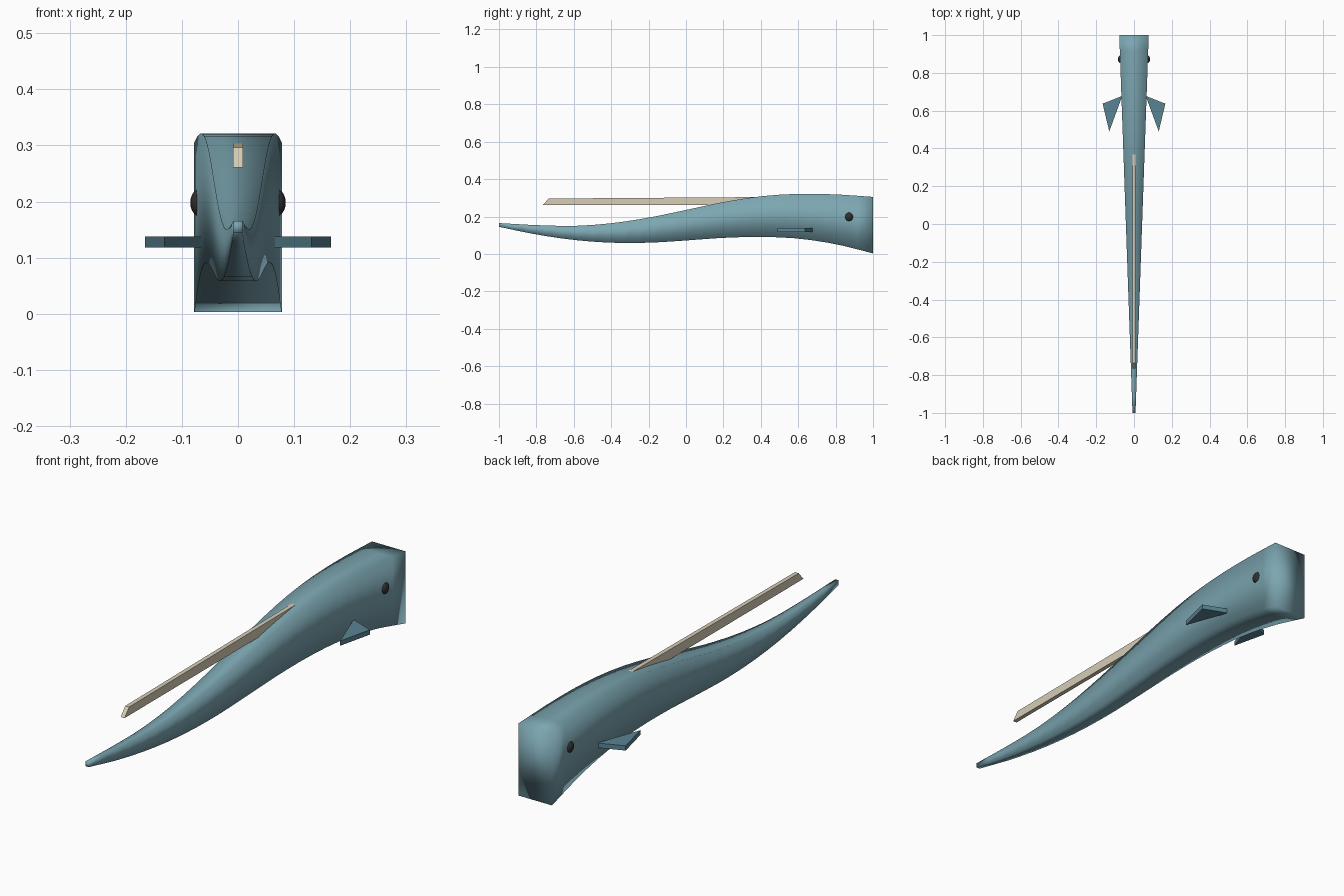
import bpy, bmesh
from mathutils import Vector

if "Cube" in bpy.data.objects:
    bpy.data.objects.remove(bpy.data.objects["Cube"])


def material(name, rgb):
    m = bpy.data.materials.new(name)
    m.diffuse_color = (*rgb, 1)
    m.use_nodes = True
    m.node_tree.nodes["Principled BSDF"].inputs["Base Color"].default_value = m.diffuse_color
    return m


def finish(name, bm, mat, smooth=True):
    bmesh.ops.recalc_face_normals(bm, faces=bm.faces)
    me = bpy.data.meshes.new(name)
    bm.to_mesh(me)
    bm.free()
    me.materials.append(mat)
    for p in me.polygons:
        p.use_smooth = smooth
    ob = bpy.data.objects.new(name, me)
    bpy.context.collection.objects.link(ob)
    return ob


def prism(name, points, offset, mat):
    bm = bmesh.new()
    face = bm.faces.new([bm.verts.new(p) for p in points])
    ext = bmesh.ops.extrude_face_region(bm, geom=[face])
    verts = [g for g in ext["geom"] if isinstance(g, bmesh.types.BMVert)]
    bmesh.ops.translate(bm, vec=Vector(offset), verts=verts)
    return finish(name, bm, mat, smooth=False)


def curve(vals, t):
    # smooth interpolation through evenly spaced heights
    n = len(vals) - 1
    i = min(int(t * n), n - 1)
    f = t * n - i
    p1, p2 = vals[i], vals[i + 1]
    p0 = vals[i - 1] if i > 0 else 2 * p1 - p2
    p3 = vals[i + 2] if i + 2 <= n else 2 * p2 - p1
    return 0.5 * (2 * p1 + (p2 - p0) * f + (2 * p0 - 5 * p1 + 4 * p2 - p3) * f * f
                  + (3 * p1 - p0 - 3 * p2 + p3) * f ** 3)


skin = material("skin", (0.20, 0.38, 0.44))
fin_mat = material("fin_skin", (0.10, 0.23, 0.29))
bone = material("bone", (0.68, 0.61, 0.47))
dark = material("dark", (0.03, 0.03, 0.03))

# body: tapering rectangular section swept along a wavy profile
TOP = [.165, .154, .150, .164, .194, .235, .277, .308, .321, .318, .305]
BOTTOM = [.145, .104, .075, .060, .060, .072, .086, .091, .082, .052, .003]
SEG = 24
bm = bmesh.new()
rings = []
for i in range(SEG + 1):
    t = i / SEG
    w = 0.008 + 0.07 * t
    y, a, b = -1 + 2 * t, curve(BOTTOM, t), curve(TOP, t)
    rings.append([bm.verts.new(p) for p in
                  ((-w, y, a), (w, y, a), (w, y, b), (-w, y, b))])
for r, s in zip(rings, rings[1:]):
    for k in range(4):
        bm.faces.new((r[k], r[(k + 1) % 4], s[(k + 1) % 4], s[k]))
bm.faces.new(rings[0])
bm.faces.new(rings[-1])
for v in bm.verts:
    v.co.z = max(v.co.z, 0.0)
finish("body", bm, skin)

# long bar along the back, with a slanted free end
prism("back_spine", [(-.009, -.765, .261), (-.009, -.735, .296),
                     (-.009, .40, .304), (-.009, .40, .261)], (.018, 0, 0), bone)

# side fins and eyes
for side, s in (("left", -1), ("right", 1)):
    prism(side + "_fin", [(s * .062, .678, .118), (s * .166, .637, .118),
                          (s * .131, .49, .118)], (0, 0, .02), fin_mat)
    bm = bmesh.new()
    bmesh.ops.create_uvsphere(bm, u_segments=16, v_segments=10, radius=1)
    bmesh.ops.scale(bm, vec=(.016, .022, .024), verts=bm.verts)
    bmesh.ops.translate(bm, vec=(s * .069, .872, .198), verts=bm.verts)
    finish(side + "_eye", bm, dark)
